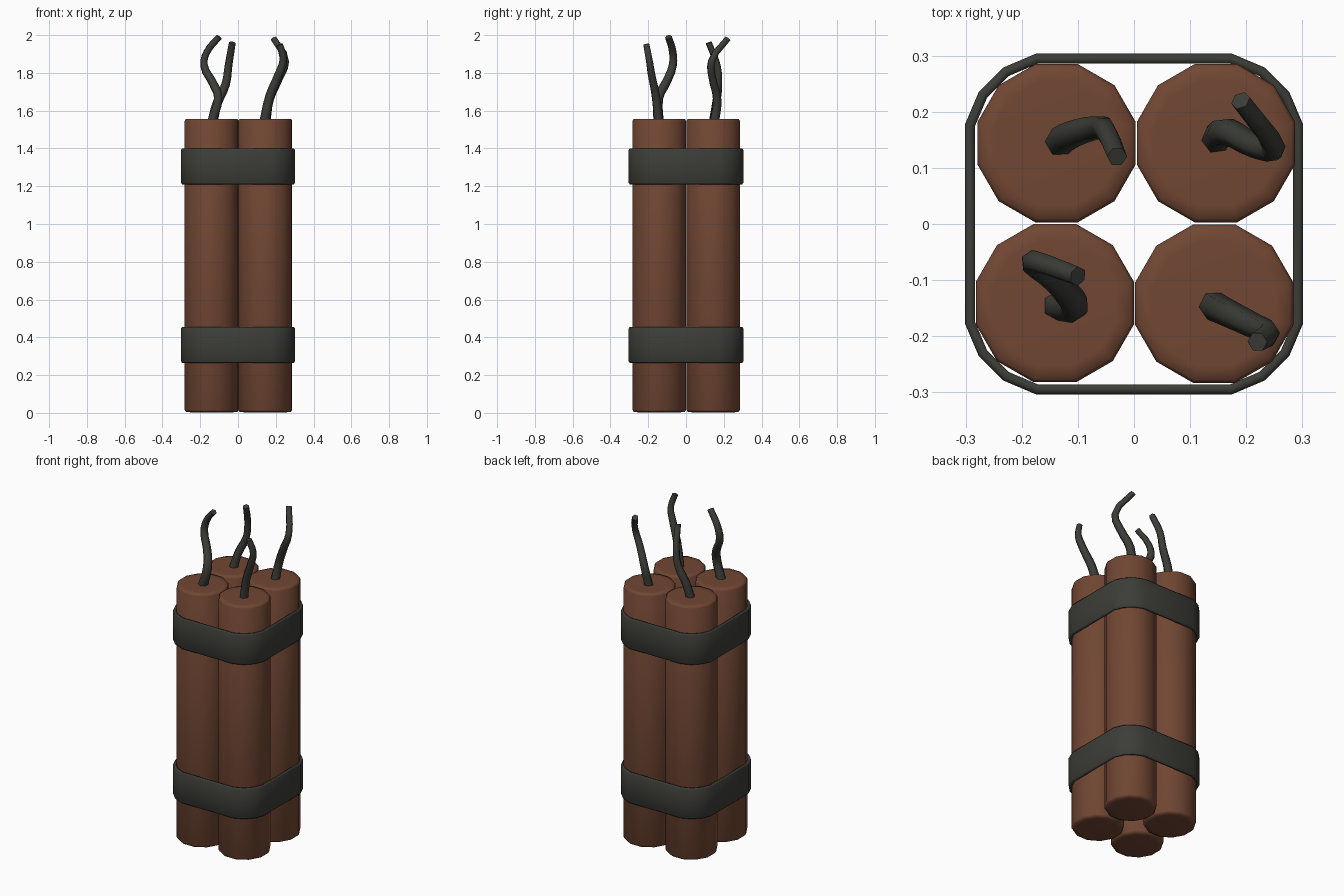
import bpy, bmesh, math

if "Cube" in bpy.data.objects:
    bpy.data.objects.remove(bpy.data.objects["Cube"])


def material(name, rgb):
    m = bpy.data.materials.new(name)
    m.diffuse_color = (*rgb, 1)
    m.use_nodes = True
    m.node_tree.nodes["Principled BSDF"].inputs["Base Color"].default_value = m.diffuse_color
    return m


BROWN = material("brown paper", (0.165, 0.062, 0.033))
DARK = material("dark grey tape", (0.045, 0.047, 0.039))


def mesh_object(name, bm, mat):
    bmesh.ops.recalc_face_normals(bm, faces=bm.faces)
    for f in bm.faces:
        f.smooth = True
    me = bpy.data.meshes.new(name)
    bm.to_mesh(me)
    bm.free()
    me.materials.append(mat)
    ob = bpy.data.objects.new(name, me)
    bpy.context.collection.objects.link(ob)
    return ob


def bridge(bm, a, b):
    n = len(a)
    for i in range(n):
        bm.faces.new((a[i], a[(i + 1) % n], b[(i + 1) % n], b[i]))


# Twelve-sided stick with softly bevelled ends
def stick(name, cx, cy):
    bm = bmesh.new()
    profile = [(0.115, 0.003), (0.14, 0.006), (0.146, 0.016),
               (0.146, 1.546), (0.14, 1.556), (0.115, 1.557)]
    rings = []
    for r, z in profile:
        ring = []
        for k in range(12):
            a = math.radians(15 + 30 * k)
            ring.append(bm.verts.new((cx + r * math.cos(a), cy + r * math.sin(a), z)))
        rings.append(ring)
    for a, b in zip(rings, rings[1:]):
        bridge(bm, a, b)
    bm.faces.new(rings[0])
    bm.faces.new(rings[-1])
    return mesh_object(name, bm, BROWN)


# Rounded-square tape band around all the sticks
def band(name, z0, z1):
    bm = bmesh.new()
    section = [(0.146, z0 + 0.004), (0.159, z0), (0.164, z0 + 0.008),
               (0.164, z1 - 0.008), (0.159, z1), (0.146, z1 - 0.004)]
    rings = []
    for r, z in section:
        ring = []
        for q, (sx, sy) in enumerate([(1, 1), (-1, 1), (-1, -1), (1, -1)]):
            for d in (12, 34, 56, 78):
                a = math.radians(90 * q + d)
                ring.append(bm.verts.new((sx * 0.141 + r * math.cos(a),
                                          sy * 0.143 + r * math.sin(a), z)))
        rings.append(ring)
    for i in range(len(rings)):
        bridge(bm, rings[i], rings[(i + 1) % len(rings)])
    return mesh_object(name, bm, DARK)


# Tapered, bent fuse swept along a path
def fuse(name, pts):
    cu = bpy.data.curves.new(name, 'CURVE')
    cu.dimensions = '3D'
    cu.bevel_depth = 0.025
    cu.bevel_resolution = 1
    cu.resolution_u = 3
    cu.use_fill_caps = True
    sp = cu.splines.new('BEZIER')
    sp.bezier_points.add(len(pts) - 1)
    for i, (bp, p) in enumerate(zip(sp.bezier_points, pts)):
        bp.co = p
        bp.handle_left_type = bp.handle_right_type = 'AUTO'
        bp.radius = 1.08 - 0.36 * i / (len(pts) - 1)
    cu.materials.append(DARK)
    ob = bpy.data.objects.new(name, cu)
    bpy.context.collection.objects.link(ob)
    bpy.ops.object.select_all(action='DESELECT')
    ob.select_set(True)
    bpy.context.view_layer.objects.active = ob
    bpy.ops.object.convert(target='MESH')
    bpy.ops.object.shade_smooth_by_angle(angle=math.radians(65))


stick("stick_front_left", -0.141, -0.141)
stick("stick_front_right", 0.143, -0.142)
stick("stick_back_left", -0.138, 0.144)
stick("stick_back_right", 0.146, 0.144)

band("lower_band", 0.265, 0.455)
band("upper_band", 1.21, 1.40)

fuse("fuse_front_left", [(-0.14, -0.145, 1.54), (-0.105, -0.145, 1.67), (-0.135, -0.105, 1.75),
                         (-0.18, -0.07, 1.84), (-0.165, -0.07, 1.91), (-0.10, -0.093, 1.99)])
fuse("fuse_back_left", [(-0.135, 0.145, 1.54), (-0.11, 0.16, 1.64), (-0.065, 0.172, 1.74),
                        (-0.05, 0.165, 1.84), (-0.03, 0.12, 1.96)])
fuse("fuse_back_right", [(0.145, 0.15, 1.54), (0.165, 0.165, 1.66), (0.215, 0.14, 1.77),
                         (0.25, 0.135, 1.86), (0.19, 0.22, 1.98)])
fuse("fuse_front_right", [(0.14, -0.145, 1.54), (0.17, -0.16, 1.68), (0.215, -0.182, 1.79),
                          (0.24, -0.195, 1.87), (0.22, -0.21, 1.95)])
